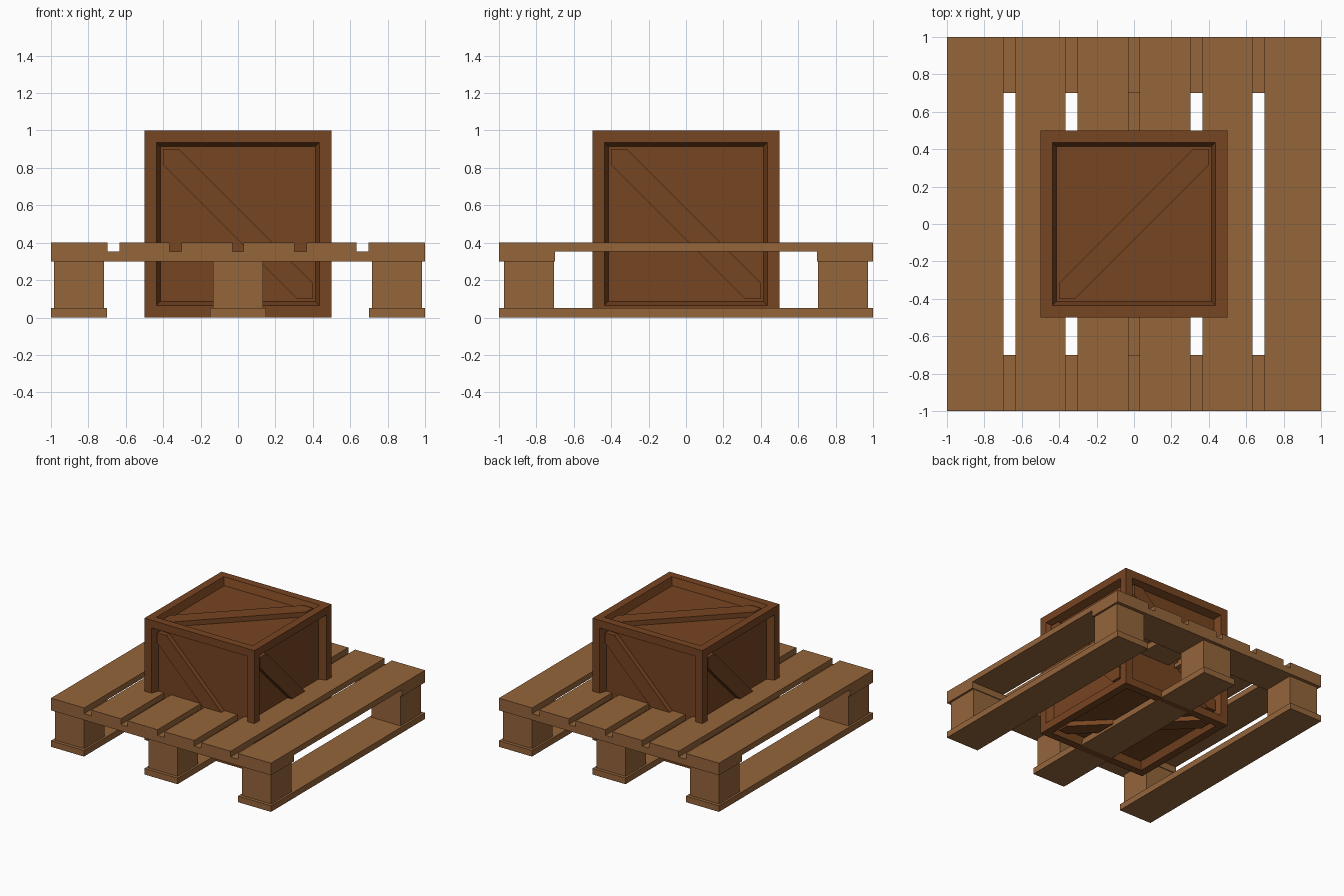
import bpy, bmesh, math
from mathutils import Matrix

if "Cube" in bpy.data.objects:
    bpy.data.objects.remove(bpy.data.objects["Cube"])


def material(name, rgb):
    m = bpy.data.materials.new(name)
    m.diffuse_color = (*rgb, 1)
    m.use_nodes = True
    m.node_tree.nodes["Principled BSDF"].inputs["Base Color"].default_value = m.diffuse_color
    return m


PALLET = material("light brown wood", (0.30, 0.13, 0.044))
CRATE = material("dark brown wood", (0.183, 0.058, 0.015))


def finish(bm, name, mat):
    bmesh.ops.recalc_face_normals(bm, faces=bm.faces)
    me = bpy.data.meshes.new(name)
    bm.to_mesh(me)
    bm.free()
    me.materials.append(mat)
    ob = bpy.data.objects.new(name, me)
    bpy.context.collection.objects.link(ob)
    return ob


def box(name, x, y, z, mat=PALLET):
    bm = bmesh.new()
    bmesh.ops.create_cube(bm, size=1)
    for v in bm.verts:
        for i, (a, b) in enumerate((x, y, z)):
            v.co[i] = a if v.co[i] < 0 else b
    return finish(bm, name, mat)


# Pallet: bottom runners with a block at each end
for x0, x1 in ((-1, -0.7), (-0.15, 0.15), (0.7, 1)):
    box("runner", (x0, x1), (-1, 1), (0, 0.05))
    c = (x0 + x1) / 2
    for s in (-0.84, 0.84):
        box("block", (c - 0.133, c + 0.133), (s - 0.133, s + 0.133), (0.05, 0.3))

# Pallet: cross boards and top planks
for y in ((-1, -0.7), (0.7, 1)):
    box("cross_board", (-1, 1), y, (0.3, 0.353))
for s in (-1, 1):
    for a, b in ((0.03, 0.302), (0.365, 0.633), (0.698, 1)):
        box("top_plank", sorted((s * a, s * b)), (-1, 1), (0.353, 0.4))

# Crate body: cube with a framed, sloped recess on every face
bm = bmesh.new()
bmesh.ops.create_cube(bm, size=1, matrix=Matrix.Translation((0, 0, 0.5)))
faces = bm.faces[:]
bmesh.ops.inset_individual(bm, faces=faces, thickness=0.09)
bmesh.ops.inset_individual(bm, faces=faces, thickness=0.03, depth=-0.06)
finish(bm, "crate_body", CRATE)


# Crate braces: one diagonal plank in each recess
def brace(name, rot):
    e, w = 0.4, 0.085
    outline = [(-e, e), (-e, e - w), (e - w, -e), (e, -e), (e, w - e), (w - e, e)]
    bm = bmesh.new()
    f = bm.faces.new([bm.verts.new((u, v, 0.44)) for u, v in outline])
    r = bmesh.ops.extrude_face_region(bm, geom=[f])
    top = [g for g in r["geom"] if isinstance(g, bmesh.types.BMVert)]
    bmesh.ops.translate(bm, verts=top, vec=(0, 0, 0.04))
    bm.transform(Matrix.Translation((0, 0, 0.5)) @ rot)
    finish(bm, name, CRATE)


quarter = math.pi / 2
for k in range(4):
    brace("side_brace", Matrix.Rotation(k * quarter, 4, 'Z') @ Matrix.Rotation(quarter, 4, 'X'))
for k in range(2):
    brace("lid_brace" if k == 0 else "base_brace",
          Matrix.Rotation(k * math.pi, 4, 'X') @ Matrix.Rotation(quarter, 4, 'Z'))
